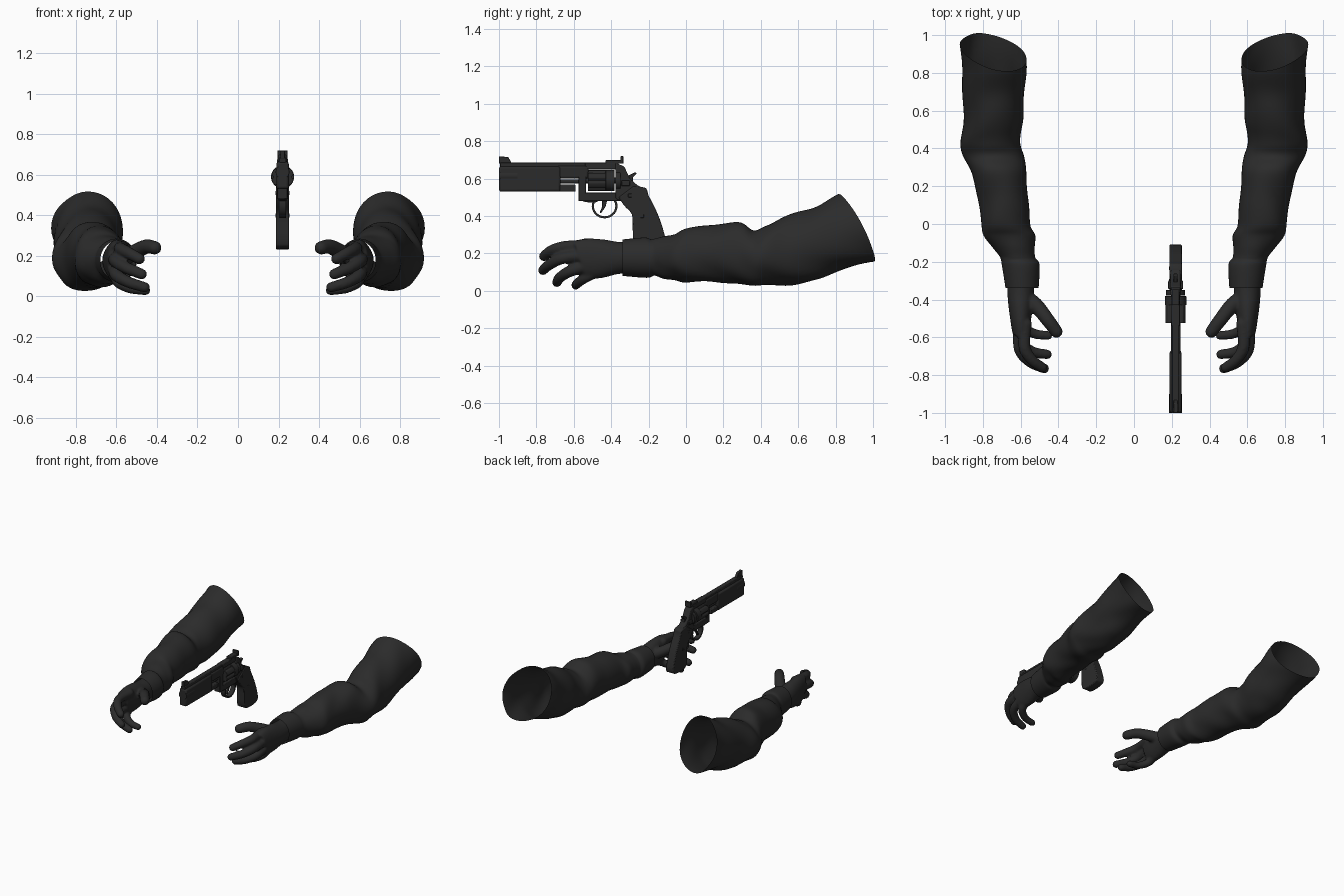
import bpy, bmesh, math
from mathutils import Vector

cube = bpy.data.objects.get("Cube")
if cube:
    bpy.data.objects.remove(cube)

charcoal = bpy.data.materials.new("charcoal")
charcoal.use_nodes = True
tone = (0.024, 0.024, 0.024, 1)
charcoal.diffuse_color = tone
charcoal.node_tree.nodes["Principled BSDF"].inputs["Base Color"].default_value = tone

GUN_X = 0.22


def finish(name, bm, bevel=0, angle=35):
    """Turn a bmesh into a shaded object, optionally with rounded edges."""
    bmesh.ops.recalc_face_normals(bm, faces=bm.faces)
    mesh = bpy.data.meshes.new(name)
    bm.to_mesh(mesh)
    bm.free()
    mesh.materials.append(charcoal)
    obj = bpy.data.objects.new(name, mesh)
    bpy.context.collection.objects.link(obj)
    if bevel:
        mod = obj.modifiers.new("rounding", "BEVEL")
        mod.width, mod.segments, mod.limit_method = bevel, 2, "ANGLE"
    bpy.ops.object.select_all(action="DESELECT")
    obj.select_set(True)
    bpy.context.view_layer.objects.active = obj
    bpy.ops.object.shade_smooth_by_angle(angle=math.radians(angle))
    return obj


def spline(points, steps):
    """Catmull-Rom samples through tuples of any length."""
    pts = [Vector(p) for p in points]
    out = []
    for i in range(len(pts) - 1):
        a, b, c, d = pts[max(i - 1, 0)], pts[i], pts[i + 1], pts[min(i + 2, len(pts) - 1)]
        for k in range(steps):
            t = k / steps
            out.append(b + (c - a) * (t / 2) + (a * 2 - b * 5 + c * 4 - d) * (t * t / 2)
                       + (b * 3 - a - c * 3 + d) * (t ** 3 / 2))
    return out + [pts[-1]]


def loft(bm, rings, capped):
    """Skin closed rings of points."""
    loops = [[bm.verts.new(p) for p in ring] for ring in rings]
    n = len(loops[0])
    for a, b in zip(loops, loops[1:]):
        for i in range(n):
            bm.faces.new((a[i], a[(i + 1) % n], b[(i + 1) % n], b[i]))
    if capped:
        bm.faces.new(loops[0])
        bm.faces.new(loops[-1])


def arm_rings(sections, side, steps, folds):
    """Sections: top y, top z, bottom y, bottom z, inner x, outer x."""
    rings = []
    for ty, tz, by, bz, xi, xo in spline(sections, steps):
        ring = []
        for k in range(40):
            a = math.tau * k / 40
            y, z = (ty + by) / 2, (tz + bz) / 2
            fold = 1
            if y > -0.18:
                fold += folds * math.sin(24 * y + 2.4 * math.sin(a + 1) + 2 * math.cos(2 * a))
            u, v = math.cos(a) * fold, math.sin(a) * fold
            ring.append((side * ((xi + xo) / 2 + u * (xo - xi) / 2),
                         y + v * (ty - by) / 2 + u * max(0, y - 0.5) * 0.1,
                         z + v * (tz - bz) / 2))
        rings.append(ring)
    return rings


# Sleeve from cuff to the open, slanted upper end
sleeve = [
    (-0.34, .275, -0.34, .08, .505, .68),
    (-0.22, .285, -0.21, .07, .50, .70),
    (-0.18, .275, -0.17, .08, .525, .71),
    (-0.12, .29, -0.12, .065, .525, .75),
    (-0.06, .305, -0.06, .06, .52, .795),
    (0, .335, 0, .045, .55, .81),
    (.14, .35, .13, .05, .56, .825),
    (.28, .37, .25, .04, .57, .86),
    (.36, .32, .36, .025, .585, .905),
    (.42, .345, .44, .035, .60, .915),
    (.5, .385, .58, .03, .59, .905),
    (.6, .42, .7, .06, .585, .905),
    (.7, .455, .82, .11, .575, .91),
    (.82, .515, 1, .155, .57, .92),
]
palm = [
    (-0.22, .255, -0.22, .10, .53, .67),
    (-0.36, .262, -0.36, .09, .53, .67),
    (-0.44, .275, -0.42, .075, .535, .665),
    (-0.53, .28, -0.48, .065, .545, .655),
    (-0.60, .265, -0.54, .075, .56, .645),
]
# Each digit: base radius, then path points
digits = [
    (.036, (.575, -0.53, .24), (.58, -0.65, .235), (.54, -0.72, .215), (.485, -0.76, .185)),
    (.036, (.605, -0.53, .19), (.605, -0.66, .175), (.55, -0.73, .14), (.475, -0.765, .11)),
    (.035, (.61, -0.51, .14), (.60, -0.62, .105), (.54, -0.675, .07), (.46, -0.69, .045)),
    (.032, (.60, -0.47, .105), (.59, -0.54, .07), (.53, -0.58, .04), (.455, -0.59, .03)),
    (.045, (.575, -0.39, .19), (.515, -0.435, .215), (.455, -0.51, .245), (.41, -0.57, .24)),
]

for label, side in (("left", 1), ("right", -1)):
    bm = bmesh.new()
    loft(bm, arm_rings(sleeve, side, 6, .022), False)
    finish(label + "_sleeve", bm, angle=60)

    # Gloved hand: palm and digits fused into one skin
    bm = bmesh.new()
    loft(bm, arm_rings(palm, side, 4, 0), True)
    for radius, *path in digits:
        samples = spline(path, 7)
        for k, p in enumerate(samples):
            ball = bmesh.ops.create_icosphere(bm, subdivisions=2,
                                              radius=radius * (1 - .25 * k / len(samples)))
            bmesh.ops.translate(bm, vec=(side * p.x, p.y, p.z), verts=ball["verts"])
    hand = finish(label + "_hand", bm, angle=80)
    remesh = hand.modifiers.new("fuse", "REMESH")
    remesh.mode, remesh.voxel_size, remesh.use_smooth_shade = "VOXEL", .008, True
    smooth = hand.modifiers.new("soften", "SMOOTH")
    smooth.factor, smooth.iterations = .5, 5


def plate(name, outline, width, bevel=.005, x=GUN_X):
    """Extrude a side outline of (y, z) points across x."""
    bm = bmesh.new()
    loft(bm, [[(x + s * width / 2, y, z) for y, z in outline] for s in (-1, 1)], True)
    return finish(name, bm, bevel)


def box(name, y0, y1, z0, z1, width, bevel=.004, x=GUN_X):
    return plate(name, [(y0, z0), (y1, z0), (y1, z1), (y0, z1)], width, bevel, x)


def rod(name, y0, y1, z, profile, x=GUN_X, count=48, bevel=.002):
    """Round bar along y whose radius follows profile(angle)."""
    bm = bmesh.new()
    angles = [math.tau * k / count for k in range(count)]
    loft(bm, [[(x + profile(a) * math.cos(a), y, z + profile(a) * math.sin(a))
               for a in angles] for y in (y0, y1)], True)
    return finish(name, bm, bevel)


# Barrel, underlug, rib and muzzle
box("barrel_underlug", -1, -0.67, .53, .665, .062, .012)
box("barrel_rear", -0.69, -0.52, .60, .67, .05, .012)
box("underlug_rear", -0.69, -0.59, .53, .568, .05, .006)
box("top_rib", -0.995, -0.5, .66, .685, .036)
rod("muzzle_ring", -1, -0.9, .615, lambda a: .034)
rod("ejector_rod", -0.7, -0.5, .585, lambda a: .011, count=16)
plate("front_sight", [(-1, .68), (-0.93, .68), (-0.95, .715), (-1, .72)], .022, .003)

# Frame around the cylinder window
box("top_strap", -0.54, -0.36, .65, .685, .045)
box("frame_front", -0.575, -0.535, .50, .66, .05)
box("frame_bottom", -0.575, -0.33, .48, .525, .05)
plate("frame_rear", [(-0.378, .685), (-0.378, .49), (-0.26, .45), (-0.21, .54),
                     (-0.26, .565), (-0.30, .60), (-0.33, .665)], .055, .008)
rod("recoil_shield", -0.378, -0.35, .59, lambda a: .05)
box("cylinder_latch", -0.345, -0.30, .56, .59, .078)
box("rear_sight_base", -0.43, -0.335, .68, .70, .04)
box("rear_sight_blade", -0.35, -0.335, .68, .72, .05, .002)

# Cylinder: fluted front, round rear
rod("cylinder_front", -0.525, -0.42, .59, lambda a: .056 - .012 * max(0, math.cos(6 * a)) ** 2, count=72)
rod("cylinder_rear", -0.43, -0.382, .59, lambda a: .057)
rod("cylinder_pin", -0.54, -0.37, .59, lambda a: .015, count=16)

# Hammer and trigger
plate("hammer", [(-0.34, .60), (-0.28, .57), (-0.285, .605), (-0.262, .628), (-0.272, .634),
                 (-0.31, .615), (-0.33, .635)], .022, .003)
plate("trigger", [(-0.45, .49), (-0.42, .49), (-0.43, .45), (-0.455, .415), (-0.462, .42),
                  (-0.448, .45)], .018, .003)

# Trigger guard: a bent strap
bm = bmesh.new()
guard = []
for k in range(29):
    a = math.tau * k / 28
    c, s = math.cos(a), math.sin(a)
    guard.append([(GUN_X + w, -0.435 + r * c, .453 + r * s * .95)
                  for w, r in ((-.018, .057), (.018, .057), (.018, .069), (-.018, .069))])
loft(bm, guard, False)
finish("trigger_guard", bm)
plate("guard_front_web", [(-0.575, .49), (-0.45, .49), (-0.49, .47), (-0.54, .475)], .04)

# Grip with swelling sides and screw caps
grip = spline([(-0.36, .50), (-0.33, .455), (-0.29, .41), (-0.285, .34), (-0.275, .25),
               (-0.20, .232), (-0.115, .25), (-0.12, .32), (-0.155, .42), (-0.20, .51),
               (-0.215, .55), (-0.28, .56)], 3)
plate("grip", [tuple(p) for p in grip], .066, .016)
for side in (-1, 1):
    for y, z in ((-0.235, .40), (-0.30, .51)):
        box("grip_screw", y - .01, y + .01, z - .01, z + .01, .008, .003, GUN_X + side * .031)
